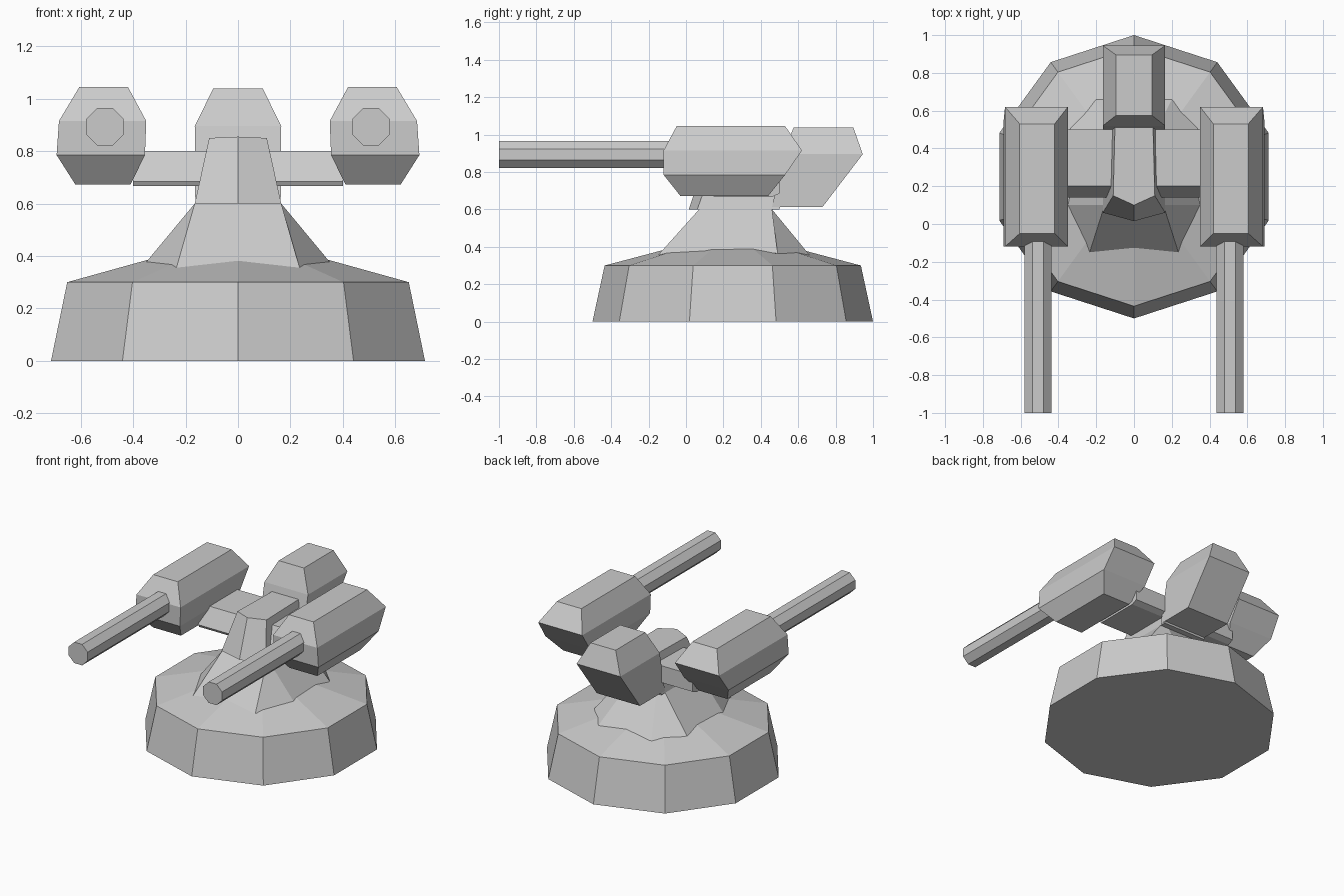
import bpy, bmesh, math

if "Cube" in bpy.data.objects:
    bpy.data.objects.remove(bpy.data.objects["Cube"])

grey = bpy.data.materials.new("plain grey")
grey.diffuse_color = (0.6, 0.6, 0.6, 1)
grey.use_nodes = True
grey.node_tree.nodes["Principled BSDF"].inputs["Base Color"].default_value = grey.diffuse_color


def loft(name, rings):
    """Closed solid through rings of equal point count."""
    bm = bmesh.new()
    rows = [[bm.verts.new(p) for p in r] for r in rings]
    n = len(rows[0])
    for a, b in zip(rows, rows[1:]):
        for i in range(n):
            j = (i + 1) % n
            bm.faces.new((a[i], a[j], b[j], b[i]))
    bm.faces.new(rows[0][::-1])
    bm.faces.new(rows[-1])
    bmesh.ops.recalc_face_normals(bm, faces=bm.faces)
    me = bpy.data.meshes.new(name)
    bm.to_mesh(me)
    bm.free()
    me.materials.append(grey)
    ob = bpy.data.objects.new(name, me)
    bpy.context.collection.objects.link(ob)
    return ob


def rect(x0, x1, y0, y1, z):
    return [(x0, y0, z), (x1, y0, z), (x1, y1, z), (x0, y1, z)]


def symmetric(half):
    """Mirror a half outline (front to back, +x side) into a full ring."""
    return half + [(-x, y, z) for x, y, z in reversed(half) if x > 0]


def decagon(r, z):
    return [(r * math.sin(i * math.pi / 5), 0.25 - r * math.cos(i * math.pi / 5), z)
            for i in range(10)]


def deck_z(x, y):
    return 0.3 + (0.685 - math.hypot(x, y - 0.25)) * 0.27 - 0.005


# Ten-sided base with shallow conical deck
loft("base", [decagon(0.75, 0), decagon(0.685, 0.3), decagon(0.25, 0.415)])

# Flared neck
foot = [(0.235, -0.15), (0.35, 0.1), (0.35, 0.49), (0.2, 0.66)]
collar = [(0.165, 0.07), (0.165, 0.1), (0.165, 0.46), (0.1, 0.46)]
loft("neck", [symmetric([(x, y, deck_z(x, y)) for x, y in foot]),
              symmetric([(x, y, 0.6) for x, y in collar])])

# Central column with a ridged front
loft("column", [
    symmetric([(0, 0.015, 0.6), (0.165, 0.06, 0.6), (0.165, 0.5, 0.6)]),
    symmetric([(0, 0.1, 0.855), (0.11, 0.15, 0.85), (0.1, 0.54, 0.85)])])

# Crossbar
loft("crossbar", [rect(-0.4, 0.4, 0.15, 0.46, 0.667),
                  rect(-0.4, 0.4, 0.14, 0.5, 0.685),
                  rect(-0.4, 0.4, 0.2, 0.5, 0.8)])

# Rear pod
loft("rear_pod", [rect(-0.163, 0.163, 0.46, 0.73, 0.613),
                  rect(-0.165, 0.165, 0.52, 0.945, 0.895),
                  rect(-0.095, 0.095, 0.575, 0.895, 1.038)])

# Gun pods and octagonal barrels on both sides
for s, side in ((1, "right"), (-1, "left")):
    pod = [rect(0.41, 0.62, -0.03, 0.44, 0.672),
           rect(0.355, 0.692, -0.12, 0.53, 0.785),
           rect(0.35, 0.683, -0.12, 0.62, 0.915),
           rect(0.42, 0.605, -0.05, 0.53, 1.045)]
    loft("gun_pod_" + side, [[(s * x, y, z) for x, y, z in r] for r in pod])
    loft("barrel_" + side, [
        [(s * 0.508 + 0.0775 * math.cos((i + 0.5) * math.pi / 4), y,
          0.893 + 0.0775 * math.sin((i + 0.5) * math.pi / 4)) for i in range(8)]
        for y in (-1, -0.05)])
